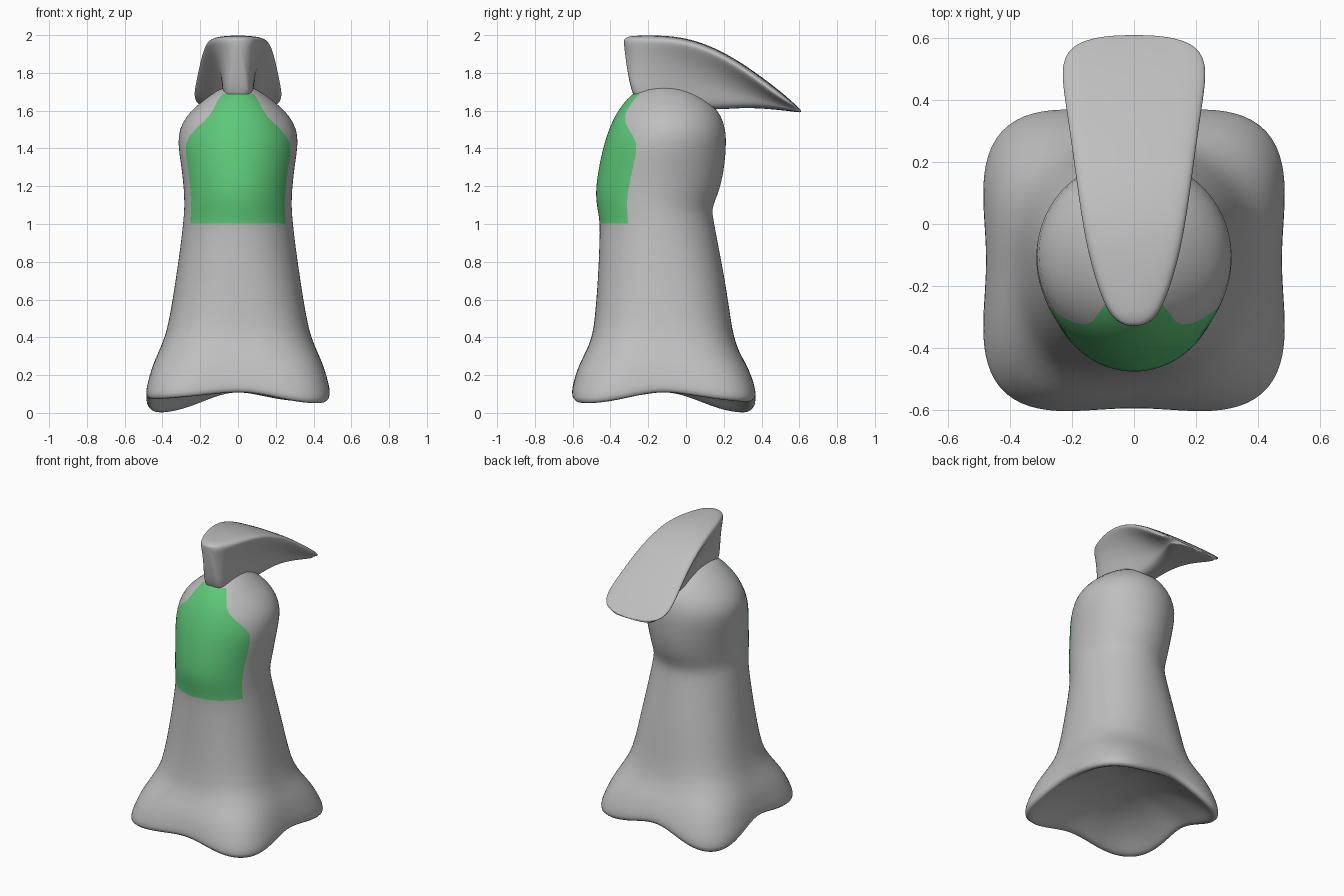
import bpy, bmesh, math


def material(name, rgb):
    m = bpy.data.materials.new(name)
    m.diffuse_color = (*rgb, 1)
    return m


grey = material("grey cloth", (0.52, 0.52, 0.52))
green = material("green panel", (0.11, 0.58, 0.19))


def lerp_table(table, t):
    """Piecewise linear lookup; each row is (key, value)."""
    for a, b in zip(table, table[1:]):
        if t <= b[0]:
            f = max(0, (t - a[0]) / (b[0] - a[0]))
            return a[1] + (b[1] - a[1]) * f
    return table[-1][1]


def finish(bm, name, mats, level):
    bmesh.ops.recalc_face_normals(bm, faces=bm.faces)
    me = bpy.data.meshes.new(name)
    bm.to_mesh(me)
    bm.free()
    ob = bpy.data.objects.new(name, me)
    bpy.context.collection.objects.link(ob)
    for m in mats:
        me.materials.append(m)
    for p in me.polygons:
        p.use_smooth = True
    sub = ob.modifiers.new("smooth", 'SUBSURF')
    sub.levels = sub.render_levels = level
    return ob


# ---- robed body: rings of (height, half width, front y, back y, squareness)
rings = [
    (0.103, 0.465, -0.582, 0.347, 4.0),
    (0.115, 0.492, -0.610, 0.376, 4.0),
    (0.150, 0.490, -0.606, 0.372, 4.0),
    (0.200, 0.475, -0.592, 0.354, 3.8),
    (0.260, 0.455, -0.570, 0.325, 3.5),
    (0.320, 0.425, -0.535, 0.285, 3.1),
    (0.400, 0.387, -0.497, 0.253, 2.7),
    (0.500, 0.362, -0.482, 0.236, 2.5),
    (0.700, 0.330, -0.466, 0.207, 2.3),
    (0.900, 0.302, -0.458, 0.168, 2.1),
    (1.010, 0.290, -0.455, 0.148, 2.0),
    (1.080, 0.284, -0.470, 0.134, 2.0),
    (1.150, 0.285, -0.478, 0.166, 2.0),
    (1.220, 0.290, -0.474, 0.188, 2.0),
    (1.320, 0.302, -0.458, 0.206, 2.0),
    (1.430, 0.320, -0.432, 0.213, 2.0),
    (1.500, 0.314, -0.408, 0.210, 2.0),
    (1.570, 0.276, -0.378, 0.188, 2.0),
    (1.630, 0.215, -0.338, 0.145, 2.0),
    (1.690, 0.138, -0.288, 0.065, 2.0),
    (1.735, 0.065, -0.200, -0.030, 2.0),
]
# angle from the front at which the green panel ends, by height
panel_edge = [(0, 60), (1.01, 60), (1.43, 64), (1.57, 31), (1.69, 37), (1.8, 60)]
HALF, PANEL = 32, 11
N = 2 * HALF


def bridge(bm, a, b):
    return [bm.faces.new((a[i], a[(i + 1) % len(a)], b[(i + 1) % len(a)], b[i]))
            for i in range(len(a))]


bm = bmesh.new()
grid = []
for z, rx, yf, yb, n in rings:
    cy, ry = (yf + yb) / 2, (yb - yf) / 2
    edge = math.radians(lerp_table(panel_edge, z))
    flare = max(0, min(1, (0.40 - z) / 0.28))
    row = []
    for i in range(-HALF, HALF):
        k = abs(i)
        if k <= PANEL:
            a = edge * k / PANEL
        else:
            a = edge + (math.pi - edge) * (k - PANEL) / (HALF - PANEL)
        a = math.copysign(a, i)
        s, c = math.sin(a), math.cos(a)
        r = (abs(s) ** n + abs(c) ** n) ** (-1 / n)
        # skirt sides are slightly hollow between the corners
        r *= 1 + flare * (0.028 - 0.058 * math.cos(2 * a) ** 2)
        # hem droops at the four corners, by different amounts
        u, v = s * 1.414, c * 1.414
        droop = 0.064 - 0.009 * u - 0.016 * v + 0.021 * u * v
        dz = flare * flare * droop * math.sin(2 * a) ** 2
        row.append(bm.verts.new((rx * r * s, cy - ry * r * c, z - dz)))
    grid.append(row)
for j in range(len(grid) - 1):
    for i, f in enumerate(bridge(bm, grid[j], grid[j + 1])):
        in_front = HALF - PANEL <= i < HALF + PANEL
        f.material_index = int(in_front and 1.0 < rings[j][0] < 1.68)
bm.faces.new(grid[-1])

# ---- hollow underside: the hem turns in and rises to a shallow dome
last = grid[0]
for t in (0.92, 0.8, 0.62, 0.42, 0.22, 0.06):
    rise = 0.24 - (0.24 - 0.103) * t ** 2.5
    ring = []
    for v in grid[0]:
        x, y, z = v.co
        ring.append(bm.verts.new((x * t, -0.117 + (y + 0.117) * t,
                                  rise + (z - 0.103) * t ** 2.5)))
    bridge(bm, last, ring)
    last = ring
bm.faces.new(last)
finish(bm, "robed_body", [grey, green], 1)

# ---- head crest: stations of (y, top z, bottom z, half width, keel half width)
stations = [
    (-0.329, 1.978, 1.955, 0.016, 0.012),
    (-0.318, 1.988, 1.860, 0.050, 0.030),
    (-0.295, 1.995, 1.720, 0.074, 0.050),
    (-0.265, 1.998, 1.650, 0.092, 0.068),
    (-0.200, 2.000, 1.640, 0.119, 0.080),
    (-0.100, 1.998, 1.640, 0.148, 0.080),
    (0.000, 1.985, 1.620, 0.168, 0.075),
    (0.100, 1.955, 1.606, 0.183, 0.070),
    (0.200, 1.910, 1.608, 0.197, 0.070),
    (0.300, 1.850, 1.615, 0.211, 0.080),
    (0.400, 1.780, 1.612, 0.226, 0.105),
    (0.480, 1.719, 1.605, 0.236, 0.140),
    (0.535, 1.673, 1.599, 0.228, 0.165),
    (0.575, 1.637, 1.594, 0.198, 0.165),
    (0.598, 1.615, 1.591, 0.140, 0.125),
    (0.609, 1.604, 1.592, 0.060, 0.055),
]
bm = bmesh.new()
loops = []
for y, zt, zb, w, k in stations:
    h = zt - zb
    rim = min(0.05, h * 0.4)
    half = [(0.55 * w, zt - 0.004), (0.90 * w, zt - 0.2 * rim),
            (w, zt - 0.55 * rim), (w * 0.94 + k * 0.06, zt - rim),
            (k + (w - k) * 0.45, zt - rim - 0.25 * (h - rim)),
            (k + (w - k) * 0.08, zt - rim - 0.6 * (h - rim)),
            (k, zb + 0.06 * h), (0.5 * k, zb)]
    pts = [(0, zt)] + half + [(0, zb)] + [(-x, z) for x, z in reversed(half)]
    loops.append([bm.verts.new((x, y, z)) for x, z in pts])
for a, b in zip(loops, loops[1:]):
    bridge(bm, a, b)
bm.faces.new(loops[0])
bm.faces.new(loops[-1])
finish(bm, "head_crest", [grey], 2)
